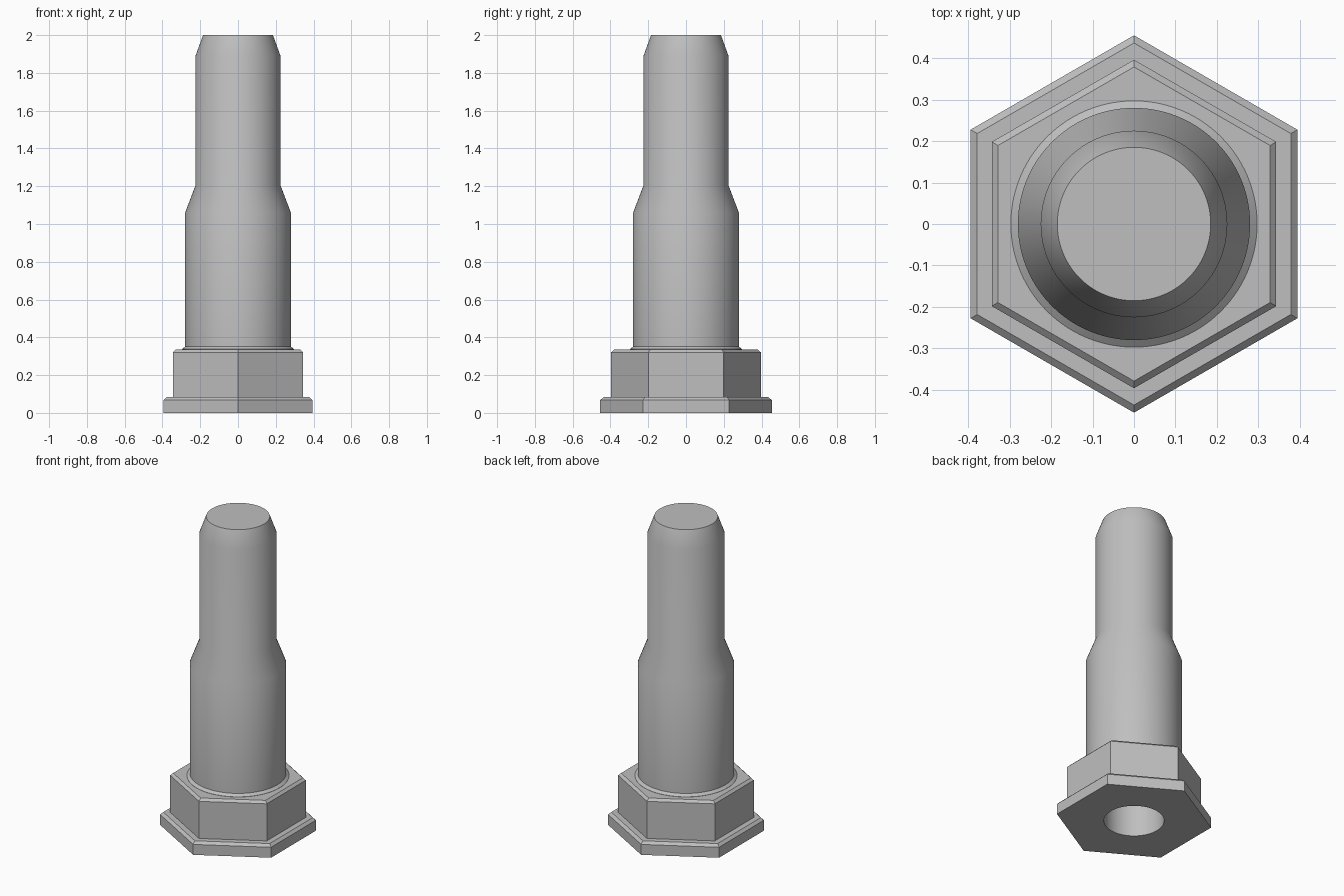
import bpy
import bmesh
import math

old = bpy.data.objects.get("Cube")
if old:
    bpy.data.objects.remove(old, do_unlink=True)

# One plain metal colour
steel = bpy.data.materials.new("steel grey")
steel.use_nodes = True
color = (0.52, 0.52, 0.52, 1)
steel.diffuse_color = color
steel.node_tree.nodes["Principled BSDF"].inputs["Base Color"].default_value = color


def stacked_solid(name, profile, sides):
    """Closed solid from (radius, height) rings; first corner points along +y."""
    bm = bmesh.new()
    rings = []
    for radius, z in profile:
        ring = []
        for i in range(sides):
            a = math.pi / 2 + math.tau * i / sides
            ring.append(bm.verts.new((radius * math.cos(a), radius * math.sin(a), z)))
        rings.append(ring)
    for low, high in zip(rings, rings[1:]):
        for i in range(sides):
            j = (i + 1) % sides
            bm.faces.new((low[i], low[j], high[j], high[i]))
    bm.faces.new(rings[0][::-1])
    bm.faces.new(rings[-1])
    mesh = bpy.data.meshes.new(name)
    bm.to_mesh(mesh)
    bm.free()
    mesh.materials.append(steel)
    obj = bpy.data.objects.new(name, mesh)
    bpy.context.collection.objects.link(obj)
    return obj


def hexagon(name, apothem, bottom, top, chamfer):
    """Hexagonal block with a chamfered upper rim."""
    k = 1 / math.cos(math.pi / 6)
    profile = [(apothem * k, bottom), (apothem * k, top - chamfer),
               ((apothem - chamfer) * k, top)]
    return stacked_solid(name, profile, 6)


# Hexagonal base plate and wrench head
base_flange = hexagon("base_flange", 0.394, 0, 0.083, 0.016)
hex_head = hexagon("hex_head", 0.343, 0.07, 0.336, 0.015)

# Stepped round shank with a small collar and a bevelled tip
shank = stacked_solid("stepped_shank", [
    (0.297, 0.32), (0.297, 0.337), (0.28, 0.351), (0.28, 1.06),
    (0.225, 1.205), (0.225, 1.89), (0.185, 2.0)], 96)

# Blind bore rising from the underside
cutter = stacked_solid("bore_cutter", [(0.175, -0.1), (0.175, 1.8)], 96)
cutter.hide_render = True

for part in (base_flange, hex_head, shank):
    bore = part.modifiers.new("bore", 'BOOLEAN')
    bore.operation = 'DIFFERENCE'
    bore.solver = 'EXACT'
    bore.object = cutter
    bpy.ops.object.select_all(action='DESELECT')
    part.select_set(True)
    bpy.context.view_layer.objects.active = part
    bpy.ops.object.modifier_apply(modifier=bore.name)
    bpy.ops.object.shade_smooth_by_angle(angle=math.radians(30))

bpy.data.objects.remove(cutter, do_unlink=True)
